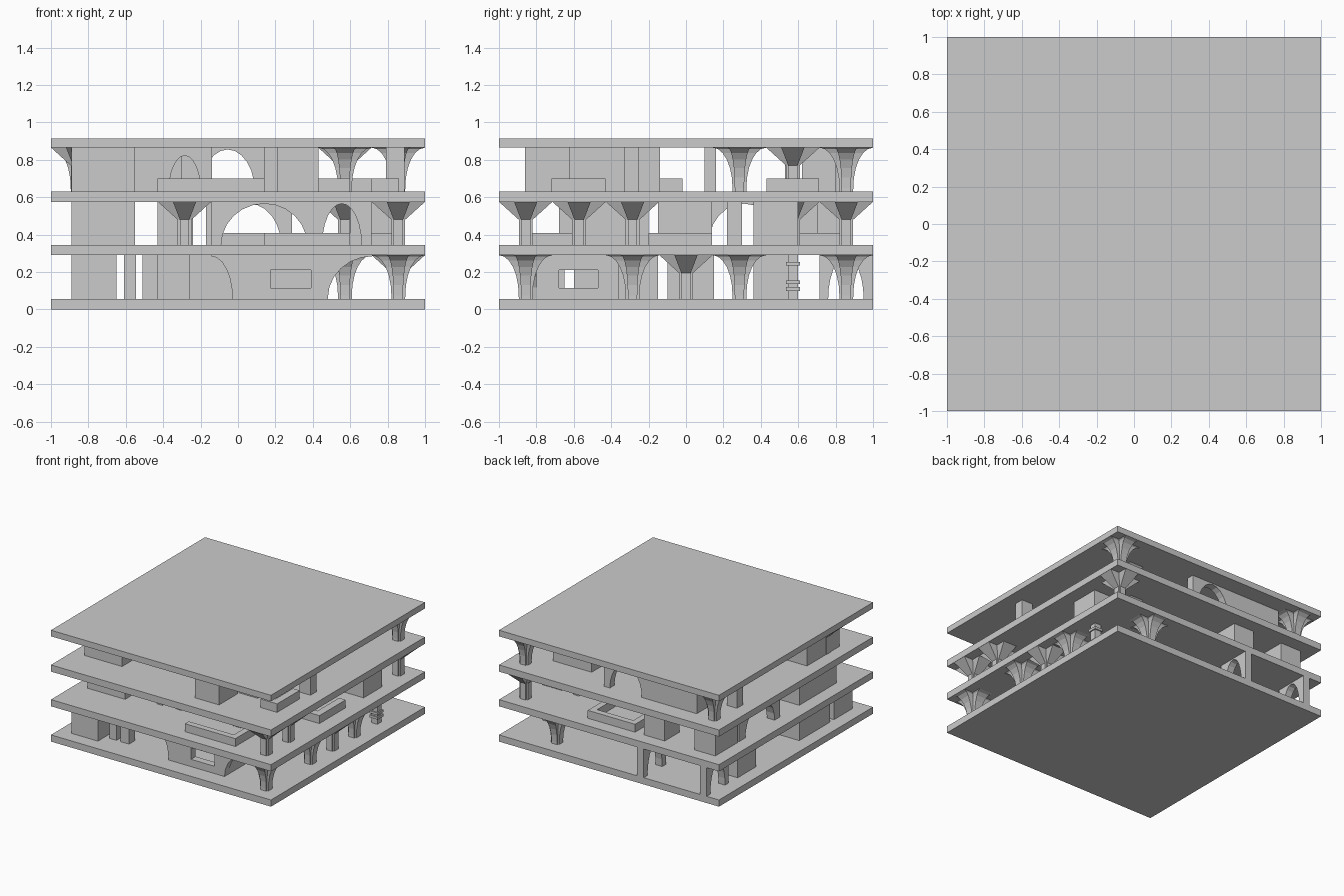
import bpy, bmesh, math

if "Cube" in bpy.data.objects:
    bpy.data.objects.remove(bpy.data.objects["Cube"])

C = 2 / 7                                             # plan module: seven bays each way
LEVELS = [(.055, .29), (.345, .575), (.63, .865)]     # clear height of each storey


def finish(name, bm):
    bmesh.ops.recalc_face_normals(bm, faces=bm.faces[:])
    me = bpy.data.meshes.new(name)
    bm.to_mesh(me)
    bm.free()
    ob = bpy.data.objects.new(name, me)
    bpy.context.collection.objects.link(ob)
    return ob


def box(name, x0, x1, y0, y1, z0, z1):
    bm = bmesh.new()
    bmesh.ops.create_cube(bm, size=1)
    for v in bm.verts:
        v.co = (x0 + (v.co.x + .5) * (x1 - x0),
                y0 + (v.co.y + .5) * (y1 - y0),
                z0 + (v.co.z + .5) * (z1 - z0))
    return finish(name, bm)


def room(name, lv, x0, x1, y0, y1):
    return box(name, x0, x1, y0, y1, *LEVELS[lv])


def loft(name, rings):
    bm = bmesh.new()
    loops = [[bm.verts.new(p) for p in r] for r in rings]
    n = len(loops[0])
    for a, b in zip(loops, loops[1:]):
        for i in range(n):
            bm.faces.new((a[i], a[(i + 1) % n], b[(i + 1) % n], b[i]))
    bm.faces.new(loops[0])
    bm.faces.new(loops[-1])
    return finish(name, bm)


def column(name, lv, i, j, profile):
    """Cross-shaped shaft at bay (i, j); profile = (height, arm reach)."""
    rings = []
    for z, w in profile:
        t = .025 + .35 * (w - .037)
        pts = []
        for k in range(4):
            c, s = round(math.cos(k * math.pi / 2)), round(math.sin(k * math.pi / 2))
            for u, v in ((w, -t), (w, t), (t, t)):
                pts.append((i * C + u * c - v * s, j * C + u * s + v * c, z))
        rings.append(pts)
    return loft(name, rings)


def vault_column(lv, i, j):
    z0, z1 = LEVELS[lv]
    prof = [(z0, .037)]
    for k in range(7):
        a = k / 6 * math.pi / 2
        prof.append((z0 + .02 + (z1 - z0 - .02) * math.sin(a),
                     .0371 + .105 * (1 - math.cos(a))))
    return column("vault_column", lv, i, j, prof)


def capital_column(lv, i, j, reach=.142):
    z0, z1 = LEVELS[lv]
    return column("capital_column", lv, i, j,
                  [(z0, .037), (z1 - .095, .037), (z1, reach)])


def arch_wall(name, lv, axis, a0, a1, c0, c1, o0, o1, rise=.96):
    """Wall along an axis from a0 to a1, thickness c0..c1, arched opening o0..o1."""
    z0, z1 = LEVELS[lv]
    m, r, h = (o0 + o1) / 2, (o1 - o0) / 2, (z1 - z0) * rise
    prof = [(a0, z0), (a0, z1), (a1, z1), (a1, z0)]
    prof += [(m + r * math.cos(k * math.pi / 12), z0 + h * math.sin(k * math.pi / 12))
             for k in range(13)]
    place = (lambda a, c, z: (a, c, z)) if axis == 'x' else (lambda a, c, z: (c, a, z))
    return loft(name, [[place(a, c, z) for a, z in prof] for c in (c0, c1)])


# floor slabs
for z0, z1 in ((0, .055), (.29, .345), (.575, .63), (.865, .915)):
    box("floor_slab", -1, 1, -1, 1, z0, z1)

# ground storey columns
for i, j in ((3, -3), (3, -1), (3, 1), (2, 3)):
    vault_column(0, i, j)
capital_column(0, 3, 0)
# banded pillar
box("banded_pillar", .83, .885, .545, .6, .055, .29)
for z in (.1, .135, .235):
    box("pillar_band", .82, .895, .535, .61, z, z + .02)

# ground storey room with windows on two sides
def window_wall(place, a0, a1, w0, w1):
    for p, q, s, t in ((a0, w0, .055, .29), (w1, a1, .055, .29),
                       (w0, w1, .055, .115), (w0, w1, .21, .29)):
        place(p, q, s, t)

window_wall(lambda p, q, s, t: box("window_wall_front", p, q, -.86, -.80, s, t),
            -.03, .48, .175, .39)
window_wall(lambda p, q, s, t: box("window_wall_side", .42, .48, p, q, s, t),
            -.80, -.36, -.68, -.47)
room("room_back_wall", 0, -.03, .42, -.42, -.36)
# half arches springing from the room
for side, edge, end in ((-1, -.03, -.143), (1, .48, .72)):
    prof = [(edge, .29), (edge, .06)]
    prof += [(end + (edge - end) * math.cos(k * math.pi / 12),
              .06 + .225 * math.sin(k * math.pi / 12)) for k in range(1, 7)] + [(end, .29)]
    loft("half_arch", [[(x, y, z) for x, z in prof] for y in (-.86, -.80)])

# ground storey left blocks and back arches
room("corner_block", 0, -.89, -.65, -.89, -.65)
room("slim_post", 0, -.61, -.545, -.80, -.74)
room("slim_post", 0, -.51, -.43, -.80, -.72)
room("inner_block", 0, -.43, -.26, -.43, -.15)
room("inner_block", 0, -.26, .02, -.10, .15)
room("left_block", 0, -.89, -.65, -.60, -.20)
room("left_block", 0, -.89, -.72, .36, .60)
for x in (-.857, -.286):
    arch_wall("back_arch", 0, 'y', .714, 1, x - .03, x + .03, .76, .95)

# middle storey columns
for i, j in ((3, -3), (3, -2), (3, 3), (-1, -2), (-1, -1), (2, 2)):
    capital_column(1, i, j)
# middle storey front seating niche with arches
arch_wall("niche_arch", 1, 'x', -.143, .43, -.60, -.55, -.09, .37)
arch_wall("niche_arch", 1, 'x', .43, .714, -.60, -.55, .45, .66)
z = .345
box("low_wall", .14, .60, -.89, -.84, z, .41)
box("low_wall", .55, .60, -.84, -.60, z, .41)
# middle storey right side blocks and niche
box("low_wall", .82, .88, -.20, .14, z, .41)
box("low_wall", .71, .82, -.20, -.14, z, .41)
room("side_block", 1, .60, .71, -.15, .14)
room("side_block", 1, .71, .89, .36, .60)
room("side_post", 1, .60, .70, .22, .30)
# middle storey back niche
box("low_wall", -.16, .27, .84, .89, z, .41)
for x in (-.16, .22):
    box("low_wall", x, x + .05, .60, .84, z, .41)
arch_wall("niche_arch", 1, 'x', -.17, .29, .55, .60, -.11, .23)
room("back_block", 1, -.43, -.24, .70, .89)
# middle storey left blocks
room("corner_block", 1, -.89, -.70, .60, .89)
arch_wall("left_arch", 1, 'y', .05, .58, -.89, -.82, .12, .50)
room("left_block", 1, -.89, -.55, -.68, -.20)

# upper storey columns
for i, j in ((3, 3), (-3, 3), (2, 1)):
    vault_column(2, i, j)
capital_column(2, -3, -3 + 1, .142)
capital_column(2, 2, 2)
# upper storey blocks
room("front_block", 2, .21, .43, -.86, -.62)
room("side_block", 2, .79, .89, -.33, -.25)
room("left_block", 2, -.89, -.55, -.72, -.30)
room("left_post", 2, -.89, -.80, .53, .61)
room("inner_block", 2, .14, .26, -.26, -.14)
z = .63
box("low_wall", .71, .86, -.72, -.66, z, .70)
box("low_wall", .80, .86, -.66, -.43, z, .70)
box("low_wall", .43, .60, -.60, -.43, z, .70)
box("low_wall", -.43, .14, -.14, -.02, z, .70)
box("low_wall", .36, .71, .43, .71, z, .70)
# upper storey arched walls
arch_wall("inner_arch", 2, 'x', -.55, -.14, .10, .16, -.37, -.20, .82)
arch_wall("back_arch", 2, 'x', -.30, .143, .80, .86, -.20, .09)
room("back_block", 2, -.70, -.30, .62, .86)
